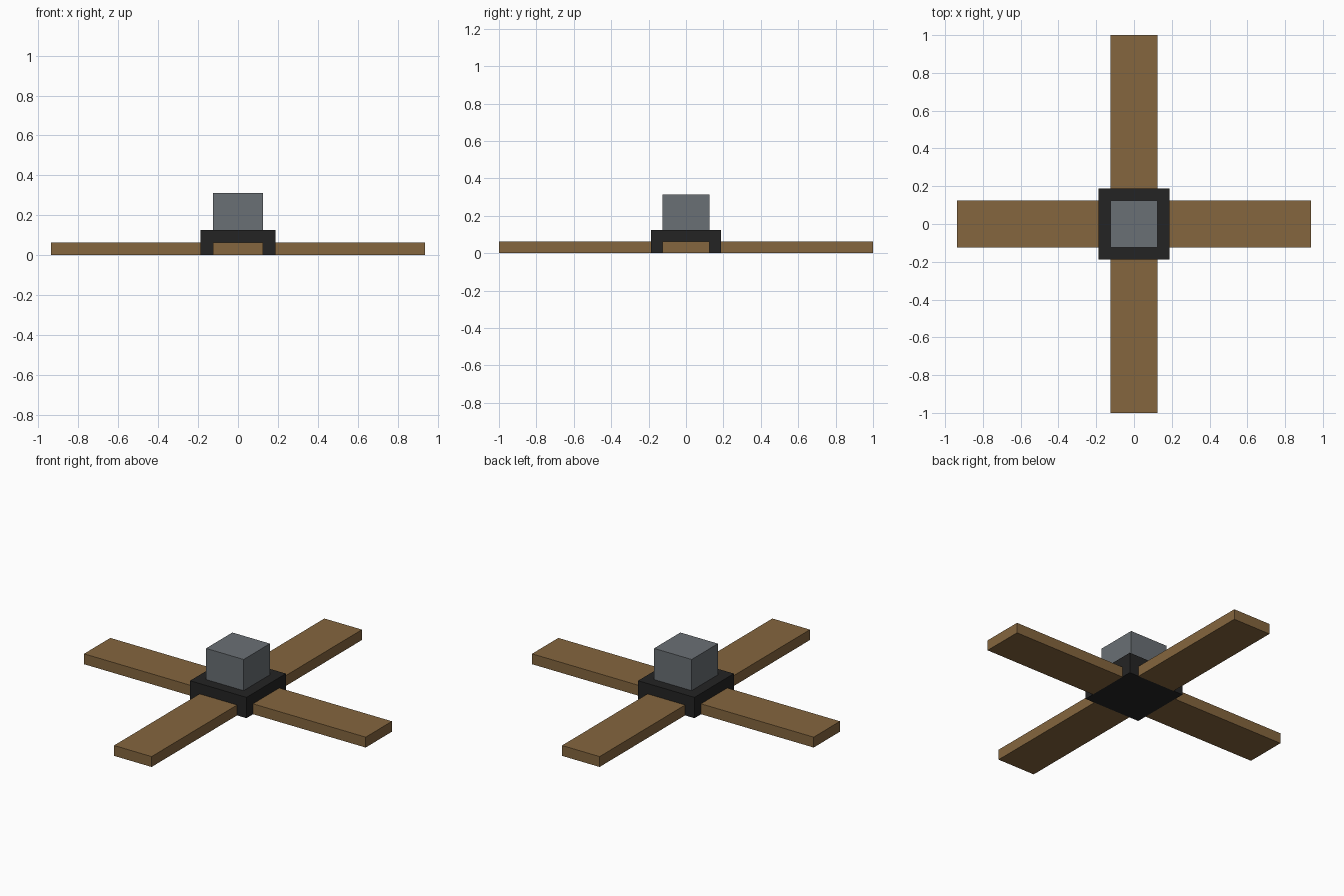
import bpy

if "Cube" in bpy.data.objects:
    bpy.data.objects.remove(bpy.data.objects["Cube"])


def material(name, rgb):
    # convert sRGB bytes to linear values
    lin = [(c / 255 / 12.92) if c < 11 else ((c / 255 + 0.055) / 1.055) ** 2.4 for c in rgb]
    m = bpy.data.materials.new(name)
    m.diffuse_color = (*lin, 1)
    m.use_nodes = True
    m.node_tree.nodes["Principled BSDF"].inputs["Base Color"].default_value = m.diffuse_color
    return m


wood = material("brown wood", (133, 102, 62))
black = material("charcoal black", (36, 36, 36))
grey = material("steel grey", (106, 112, 117))


def box(name, lo, hi, mat):
    bpy.ops.mesh.primitive_cube_add(size=1)
    ob = bpy.context.object
    ob.name = name
    for v in ob.data.vertices:
        v.co = [(l + h) / 2 + c * (h - l) for l, h, c in zip(lo, hi, v.co)]
    ob.data.materials.append(mat)
    return ob


U = 1 / 16          # the model sits on a 1/16 grid
HUB = 3 * U         # half width of the hub
ARM = 2 * U         # half width of each arm

# central hub and the block on top of it
box("hub", (-HUB, -HUB, 0), (HUB, HUB, 2 * U), black)
box("top_block", (-ARM, -ARM, 2 * U), (ARM, ARM, 5 * U), grey)

# four flat arms, slightly shorter along x than along y
for side, s in (("right", 1), ("left", -1)):
    a, b = sorted((s * HUB, s * 15 * U))
    box(side + "_arm", (a, -ARM, 0), (b, ARM, U), wood)
for side, s in (("back", 1), ("front", -1)):
    a, b = sorted((s * HUB, s * 16 * U))
    box(side + "_arm", (-ARM, a, 0), (ARM, b, U), wood)
